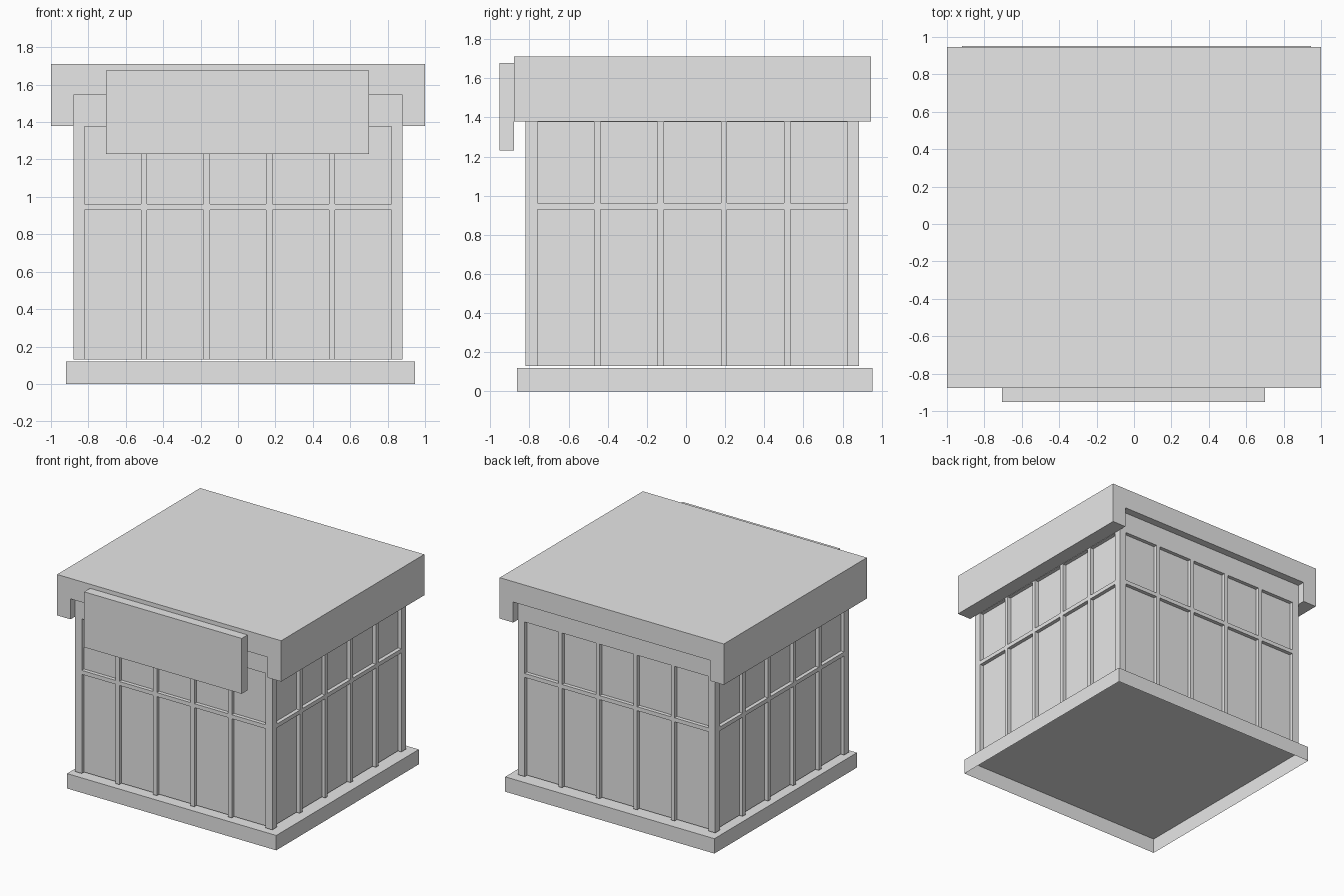
import bpy, bmesh

old = bpy.data.objects.get("Cube")
if old:
    bpy.data.objects.remove(old, do_unlink=True)

grey = bpy.data.materials.new("plain_grey")
grey.use_nodes = True
grey.diffuse_color = (0.8, 0.8, 0.8, 1)
grey.node_tree.nodes["Principled BSDF"].inputs["Base Color"].default_value = (0.8, 0.8, 0.8, 1)


def finish(name, bm):
    mesh = bpy.data.meshes.new(name)
    bm.to_mesh(mesh)
    bm.free()
    mesh.materials.append(grey)
    obj = bpy.data.objects.new(name, mesh)
    bpy.context.collection.objects.link(obj)
    return obj


def box(name, x, y, z, open_bottom=False):
    """Box from (min, max) pairs on each axis."""
    bm = bmesh.new()
    bmesh.ops.create_cube(bm, size=1)
    for v in bm.verts:
        v.co = [span[0] if c < 0 else span[1] for c, span in zip(v.co, (x, y, z))]
    if open_bottom:
        bm.normal_update()
        under = [f for f in bm.faces if f.normal.z < -0.5]
        bmesh.ops.delete(bm, geom=under, context='FACES_ONLY')
    return finish(name, bm)


# Main dimensions
X0, X1, Y0, Y1 = -0.88, 0.88, -0.82, 0.885
FOOT, BASE_TOP, HEAD, TOP = 0.13, 0.12, 1.377, 1.545
POST, DEPTH, BAR = 0.06, 0.03, 0.033
RAIL = (0.93, 0.962)

# Hollow plinth, open underneath
box("base", (-0.92, 0.947), (-0.865, 0.952), (0, BASE_TOP), open_bottom=True)

# Recessed wall panels
box("wall_panels", (X0 + DEPTH, X1 - DEPTH), (Y0 + DEPTH, Y1 - DEPTH), (FOOT, TOP))

# Header band and corner posts
box("header", (X0, X1), (Y0, Y1), (HEAD, TOP))
for sx, xs in (("right", (X0, X0 + POST)), ("left", (X1 - POST, X1))):
    for sy, ys in (("front", (Y0, Y0 + POST)), ("back", (Y1 - POST, Y1))):
        box(f"{sy}_{sx}_post", xs, ys, (FOOT, HEAD))


def bar_centres(a, b, panes=5):
    """Centres of the bars that divide a wall into equal panes."""
    pane = (b - a - 2 * POST - (panes - 1) * BAR) / panes
    return [a + POST + (i + 1) * pane + (i + 0.5) * BAR for i in range(panes - 1)]


# Bars and rails on the front and back
for side, ys in (("front", (Y0, Y0 + DEPTH)), ("back", (Y1 - DEPTH, Y1))):
    box(f"{side}_rail", (X0 + POST, X1 - POST), ys, RAIL)
    for i, c in enumerate(bar_centres(X0, X1)):
        box(f"{side}_bar_{i + 1}", (c - BAR / 2, c + BAR / 2), ys, (FOOT, HEAD))

# Bars and rails on the two sides
for side, xs in (("right", (X0, X0 + DEPTH)), ("left", (X1 - DEPTH, X1))):
    box(f"{side}_rail", xs, (Y0 + POST, Y1 - POST), RAIL)
    for i, c in enumerate(bar_centres(Y0, Y1)):
        box(f"{side}_bar_{i + 1}", xs, (c - BAR / 2, c + BAR / 2), (FOOT, HEAD))

# Roof: channel profile with side skirts, extruded front to back
profile = [(-1, 1.38), (X0, 1.38), (X0, TOP), (X1, TOP),
           (X1, 1.38), (1, 1.38), (1, 1.71), (-1, 1.71)]
bm = bmesh.new()
face = bm.faces.new([bm.verts.new((x, -0.878, z)) for x, z in profile])
result = bmesh.ops.extrude_face_region(bm, geom=[face])
for v in result["geom"]:
    if isinstance(v, bmesh.types.BMVert):
        v.co.y = 0.946
bmesh.ops.recalc_face_normals(bm, faces=bm.faces)
finish("roof", bm)

# Blank board fixed to the roof front
box("front_board", (-0.705, 0.70), (-0.953, -0.878), (1.23, 1.677))
